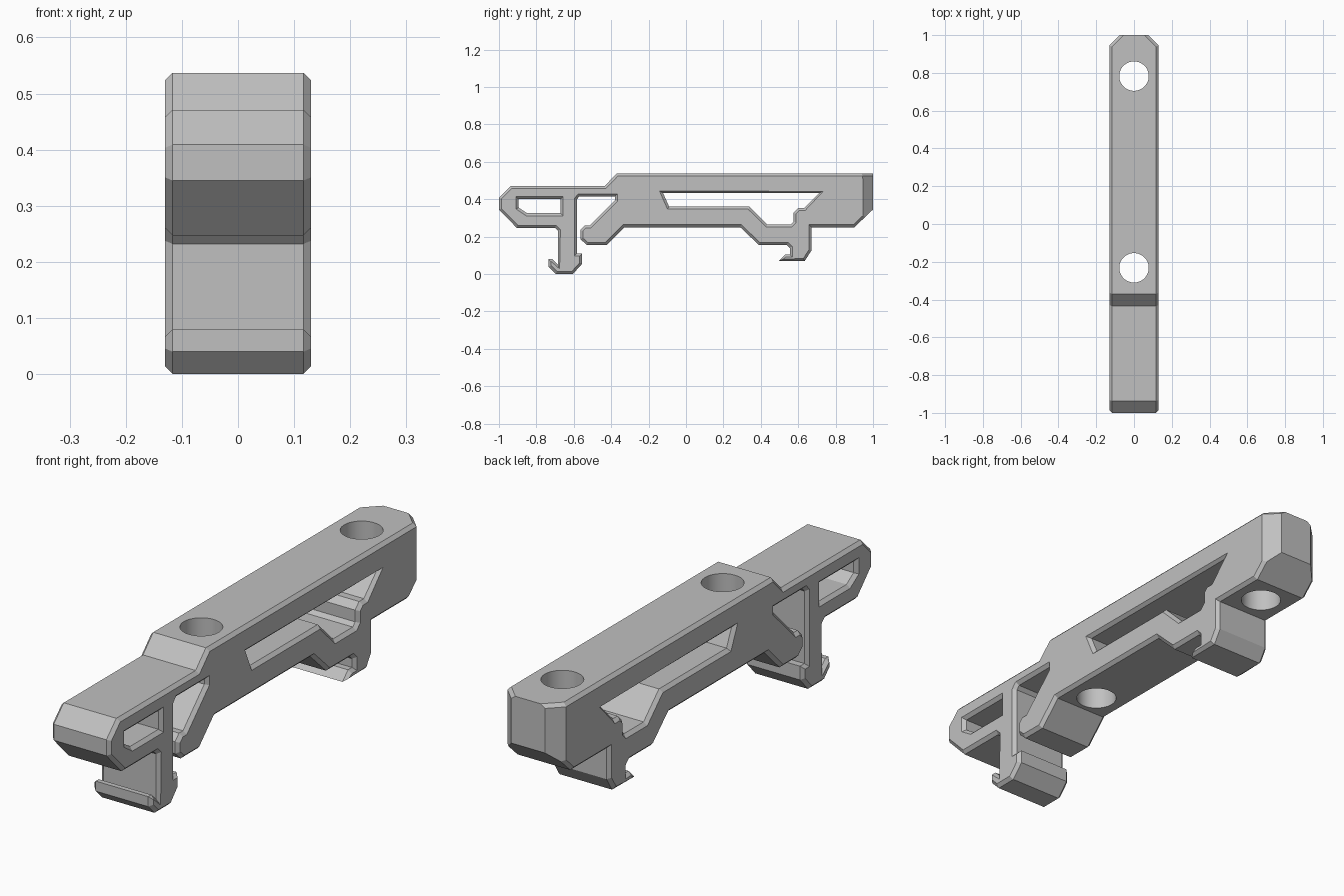
import bpy, bmesh
from mathutils import Vector

old = bpy.data.objects.get("Cube")
if old:
    bpy.data.objects.remove(old, do_unlink=True)

HALF, CHAMFER, TOP = 0.13, 0.0135, 0.537

grey = bpy.data.materials.new("satin_grey")
grey.use_nodes = True
colour = (0.53, 0.53, 0.53, 1)
grey.diffuse_color = colour
grey.node_tree.nodes["Principled BSDF"].inputs["Base Color"].default_value = colour

# Side profile (y, z): back end, rear clip, arm, front leg, nose, top
outline = [
    (1, TOP), (1, .345), (.9, .25), (.67, .25), (.67, .125), (.635, .07),
    (.495, .07), (.53, .105), (.555, .105), (.555, .14), (.54, .155),
    (.39, .155), (.29, .25), (-.33, .25), (-.425, .155), (-.53, .155),
    (-.565, .187), (-.565, .235), (-.54, .26), (-.515, .26), (-.38, .395),
    (-.38, .415), (-.57, .415), (-.583, .4), (-.583, .11), (-.555, .11),
    (-.555, .055), (-.605, 0), (-.695, 0), (-.735, .04), (-.735, .08),
    (-.715, .08), (-.685, .05), (-.685, .232), (-.7, .247), (-.905, .247),
    (-1, .345), (-1, .409), (-.937, .471), (-.435, .471), (-.37, TOP)]
nose_window = [(-.895, .4), (-.67, .4), (-.67, .325), (-.85, .325), (-.895, .355)]
main_window = [
    (-.122, .432), (.71, .432), (.63, .352), (.6, .352), (.575, .327),
    (.575, .28), (.56, .265), (.435, .265), (.338, .36), (-.09, .36)]


def oriented(points, hole):
    """Solid always lies to the left of the path."""
    pts = [Vector(p) for p in points]
    area = sum(a.x * b.y - b.x * a.y for a, b in zip(pts, pts[1:] + pts[:1]))
    return pts if (area > 0) != hole else pts[::-1]


def inset(pts, dist):
    """Mitred offset into the solid, limited at sharp corners."""
    out = []
    for i, p in enumerate(pts):
        d1 = (p - pts[i - 1]).normalized()
        d2 = (pts[(i + 1) % len(pts)] - p).normalized()
        n1, n2 = Vector((-d1.y, d1.x)), Vector((-d2.y, d2.x))
        move = (n1 + n2) * (dist / (1 + n1.dot(n2)))
        if move.length > dist * 1.8:
            move = move.normalized() * dist * 1.8
        out.append(p + move)
    return out


# Chamfered extrusion of the profile with its windows
bm = bmesh.new()
cap_edges = {-1: [], 1: []}
for points, hole in ((outline, False), (nose_window, True), (main_window, True)):
    path = oriented(points, hole)
    small = inset(path, CHAMFER)
    n = len(path)
    rings = []
    for x, ring in ((-HALF, small), (CHAMFER - HALF, path),
                    (HALF - CHAMFER, path), (HALF, small)):
        rings.append([bm.verts.new((x, p.x, p.y)) for p in ring])
    for a, b in zip(rings, rings[1:]):
        for i in range(n):
            j = (i + 1) % n
            bm.faces.new((a[i], a[j], b[j], b[i]))
    for side, ring in ((-1, rings[0]), (1, rings[-1])):
        cap_edges[side] += [bm.edges.get((ring[i], ring[(i + 1) % n])) for i in range(n)]
for side, edges in cap_edges.items():
    bmesh.ops.triangle_fill(bm, edges=edges, use_beauty=True, normal=(side, 0, 0))


def slice_off(point, normal):
    cut = bmesh.ops.bisect_plane(
        bm, geom=bm.verts[:] + bm.edges[:] + bm.faces[:], dist=1e-5,
        plane_co=point, plane_no=normal, clear_outer=True)
    edges = [e for e in cut["geom_cut"] if isinstance(e, bmesh.types.BMEdge)]
    bmesh.ops.holes_fill(bm, edges=edges, sides=0)


# Back corners cut at an angle, with a fine chamfer along their top
for s in (-1, 1):
    slice_off((s * HALF, .945, 0), (s, 1, 0))
    slice_off((s * HALF, .945, TOP - CHAMFER), (s, 1, 1.414))
bmesh.ops.recalc_face_normals(bm, faces=bm.faces[:])

mesh = bpy.data.meshes.new("bracket_body")
bm.to_mesh(mesh)
bm.free()
mesh.materials.append(grey)
body = bpy.data.objects.new("bracket_body", mesh)
bpy.context.collection.objects.link(body)

# Vertical bolt holes
for y in (.783, -.232):
    bpy.ops.mesh.primitive_cylinder_add(vertices=48, radius=.078, depth=2, location=(0, y, .3))
    cutter = bpy.context.object
    cutter.name = "bolt_hole_cutter"
    cutter.hide_render = True
    cutter.data.materials.append(grey)
    mod = body.modifiers.new("bolt_hole", "BOOLEAN")
    mod.operation, mod.solver, mod.object = "DIFFERENCE", "EXACT", cutter
    bpy.ops.object.select_all(action="DESELECT")
    body.select_set(True)
    bpy.context.view_layer.objects.active = body
    bpy.ops.object.modifier_apply(modifier=mod.name)
    bpy.data.objects.remove(cutter, do_unlink=True)

bpy.ops.object.shade_smooth_by_angle(angle=.35)
